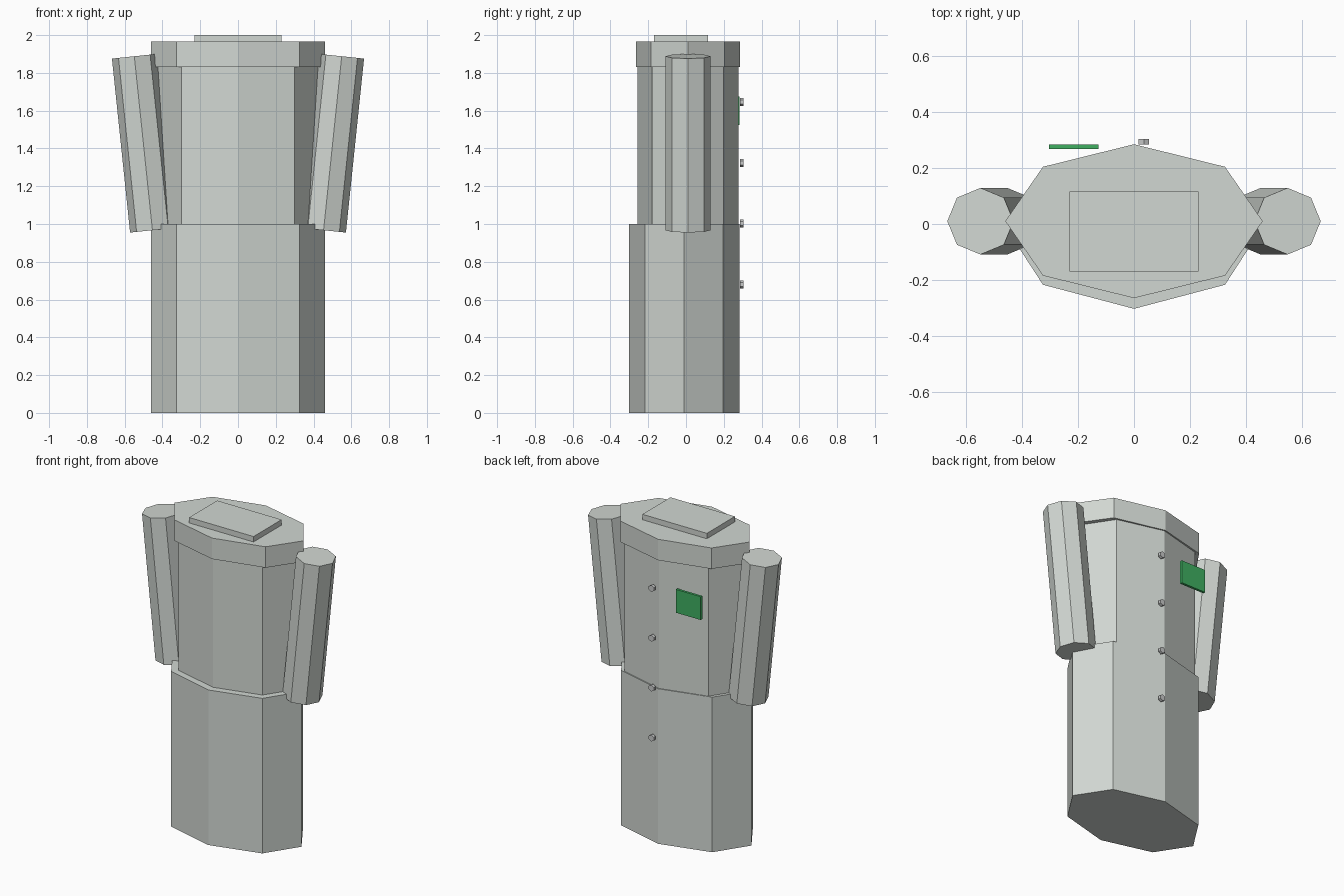
import bpy, bmesh, math
from mathutils import Matrix, Vector

if "Cube" in bpy.data.objects:
    bpy.data.objects.remove(bpy.data.objects["Cube"])


def material(name, rgb):
    m = bpy.data.materials.new(name)
    m.diffuse_color = (*rgb, 1.0)
    m.use_nodes = True
    m.node_tree.nodes["Principled BSDF"].inputs["Base Color"].default_value = m.diffuse_color
    return m


CLOTH = material("pale_grey_cloth", (0.64, 0.68, 0.645))
GREEN = material("green_badge", (0.05, 0.43, 0.12))
METAL = material("button_grey", (0.58, 0.59, 0.59))


def finish(bm, name, mat):
    bmesh.ops.recalc_face_normals(bm, faces=bm.faces)
    mesh = bpy.data.meshes.new(name)
    bm.to_mesh(mesh)
    bm.free()
    mesh.materials.append(mat)
    obj = bpy.data.objects.new(name, mesh)
    bpy.context.collection.objects.link(obj)
    return obj


def prism(name, sides, rx, ry, length, matrix, mat):
    """Flat-sided prism along its local z, first corner on local +x."""
    bm = bmesh.new()
    rings = []
    for z in (-length / 2, length / 2):
        rings.append([bm.verts.new((rx * math.cos(math.tau * i / sides),
                                    ry * math.sin(math.tau * i / sides), z))
                      for i in range(sides)])
    bm.faces.new(rings[0])
    bm.faces.new(rings[1])
    for i in range(sides):
        j = (i + 1) % sides
        bm.faces.new((rings[0][i], rings[0][j], rings[1][j], rings[1][i]))
    bm.transform(matrix)
    return finish(bm, name, mat)


def box(name, lo, hi, mat):
    lo, hi = Vector(lo), Vector(hi)
    bm = bmesh.new()
    bmesh.ops.create_cube(bm, size=1)
    bm.transform(Matrix.Translation((lo + hi) / 2) @ Matrix.Diagonal((*(hi - lo), 1)))
    return finish(bm, name, mat)


def band(name, rx, ry, y, z0, z1):
    prism(name, 8, rx, ry, z1 - z0, Matrix.Translation((0, y, (z0 + z1) / 2)), CLOTH)


# Coat body: skirt, torso and shoulder yoke
band("skirt", 0.46, 0.293, -0.01, 0.0, 1.0)
band("torso", 0.424, 0.267, 0.01, 1.0, 1.83)
band("shoulder_yoke", 0.46, 0.275, 0.01, 1.83, 1.965)

# Collar plate on top
box("collar", (-0.23, -0.17, 1.965), (0.23, 0.116, 2.0), CLOTH)

# Sleeves, leaning outwards at the top
for side, label in ((-1, "left"), (1, "right")):
    top = Vector((side * 0.549, 0.01, 1.888))
    low = Vector((side * 0.453, 0.01, 0.967))
    axis = top - low
    lean = math.atan2(axis.x, axis.z)
    prism(label + "_sleeve", 8, 0.119, 0.119, axis.length,
          Matrix.Translation((top + low) / 2) @ Matrix.Rotation(lean, 4, 'Y'), CLOTH)

# Row of hexagonal buttons on the back face
for i in range(4):
    prism(f"button_{i + 1}", 6, 0.021, 0.021, 0.019,
          Matrix.Translation((0.035, 0.2945, 1.645 - 0.3217 * i))
          @ Matrix.Rotation(math.pi / 2, 4, 'X') @ Matrix.Rotation(math.pi / 2, 4, 'Z'), METAL)

# Green badge
box("badge", (-0.304, 0.268, 1.525), (-0.127, 0.284, 1.675), GREEN)
